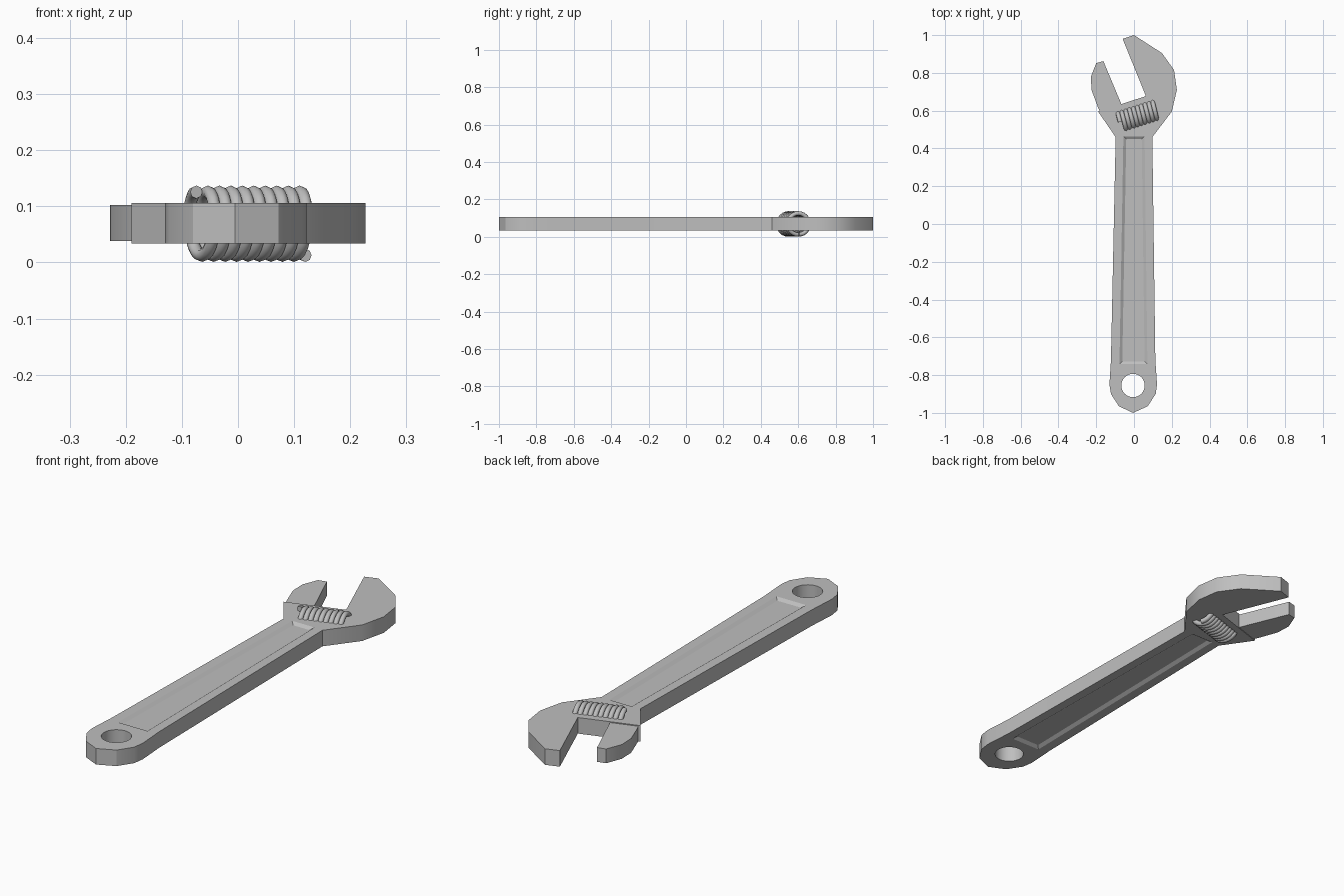
import bpy, bmesh
from math import sin, cos, pi, radians
from mathutils import Matrix, Vector

if "Cube" in bpy.data.objects:
    bpy.data.objects.remove(bpy.data.objects["Cube"], do_unlink=True)

steel = bpy.data.materials.new("steel grey")
steel.use_nodes = True
GREY = (0.52, 0.52, 0.52, 1)
steel.diffuse_color = GREY
steel.node_tree.nodes["Principled BSDF"].inputs["Base Color"].default_value = GREY

MID = 0.07          # mid plane height
HALF = 0.036        # half thickness of the body
TILT = radians(18)  # slant of the jaw rail and worm


def finish(name, bm):
    bmesh.ops.recalc_face_normals(bm, faces=bm.faces)
    mesh = bpy.data.meshes.new(name)
    bm.to_mesh(mesh)
    bm.free()
    mesh.materials.append(steel)
    obj = bpy.data.objects.new(name, mesh)
    bpy.context.collection.objects.link(obj)
    return obj


def loft(name, rings):
    """Closed solid through matching (outline, z) rings."""
    bm = bmesh.new()
    loops = [[bm.verts.new((x, y, z)) for x, y in pts] for pts, z in rings]
    n = len(loops[0])
    for low, high in zip(loops, loops[1:]):
        for i in range(n):
            j = (i + 1) % n
            bm.faces.new((low[i], low[j], high[j], high[i]))
    bm.faces.new(loops[0][::-1])
    bm.faces.new(loops[-1])
    return finish(name, bm)


def plate(name, outline, half):
    return loft(name, [(outline, MID - half), (outline, MID + half)])


def activate(obj):
    bpy.ops.object.select_all(action='DESELECT')
    obj.select_set(True)
    bpy.context.view_layer.objects.active = obj


def cut(obj, cutter):
    mod = obj.modifiers.new("cut", 'BOOLEAN')
    mod.operation = 'DIFFERENCE'
    mod.solver = 'EXACT'
    mod.object = cutter
    activate(obj)
    bpy.ops.object.modifier_apply(modifier=mod.name)
    bpy.data.objects.remove(cutter, do_unlink=True)


def smooth(obj, angle):
    activate(obj)
    bpy.ops.object.shade_smooth_by_angle(angle=radians(angle))


# Handle and fixed jaw in one outline
body = plate("handle_and_fixed_jaw", [
    (-0.13, -0.85), (-0.122, -0.9), (-0.08, -0.965), (-0.005, -1),
    (0.072, -0.965), (0.115, -0.9), (0.122, -0.85), (0.113, -0.72),
    (0.097, 0.46), (0.2, 0.595), (0.227, 0.71), (0.212, 0.815),
    (0.148, 0.905), (0, 1), (-0.06, 0.98), (0.063, 0.677),
    (-0.19, 0.595), (-0.097, 0.46), (-0.122, -0.72)], HALF)

# Hanging hole
ring = [(-0.005 + 0.062 * cos(a * pi / 16), -0.855 + 0.062 * sin(a * pi / 16))
        for a in range(32)]
cut(body, plate("hole_cutter", ring, 0.1))


# Shallow tapered recess on both faces of the handle
def panel(grow):
    low, high = 0.074 + grow, 0.056 + grow
    return [(-low - 0.003, -0.742 - grow), (low - 0.003, -0.742 - grow),
            (high, 0.464 + grow), (-high, 0.464 + grow)]


for side in (-1, 1):
    cut(body, loft("recess_cutter", [
        (panel(-0.015), MID + side * (HALF - 0.01)),
        (panel(0), MID + side * HALF),
        (panel(0), MID + side * (HALF + 0.03))]))
smooth(body, 30)

# Sliding jaw, slightly thinner, rooted in the rail
jaw = plate("sliding_jaw", [
    (-0.162, 0.862), (-0.2, 0.852), (-0.228, 0.78), (-0.225, 0.71),
    (-0.19, 0.615), (-0.175, 0.585), (-0.06, 0.615), (-0.067, 0.635)], 0.032)
smooth(jaw, 30)

# Worm screw: a helical wire swept along the slanted axis
TURNS, STEPS, SIDES = 9.5, 24, 8
PITCH, COIL, WIRE = 0.0215, 0.0565, 0.0115
place = Matrix.Translation((0.023, 0.573, MID - 0.001)) @ Matrix.Rotation(TILT, 4, 'Z')
bm = bmesh.new()
loops = []
for i in range(int(TURNS * STEPS) + 1):
    t = 2 * pi * i / STEPS
    out = Vector((0, sin(t), cos(t)))
    centre = out * COIL + Vector(((i / STEPS - TURNS / 2) * PITCH, 0, 0))
    loops.append([bm.verts.new(place @ (
        centre + WIRE * (out * cos(k * 2 * pi / SIDES)
                         + Vector((sin(k * 2 * pi / SIDES), 0, 0)))))
        for k in range(SIDES)])
for a, b in zip(loops, loops[1:]):
    for k in range(SIDES):
        m = (k + 1) % SIDES
        bm.faces.new((a[k], a[m], b[m], b[k]))
bm.faces.new(loops[0][::-1])
bm.faces.new(loops[-1])
smooth(finish("worm_screw", bm), 50)
